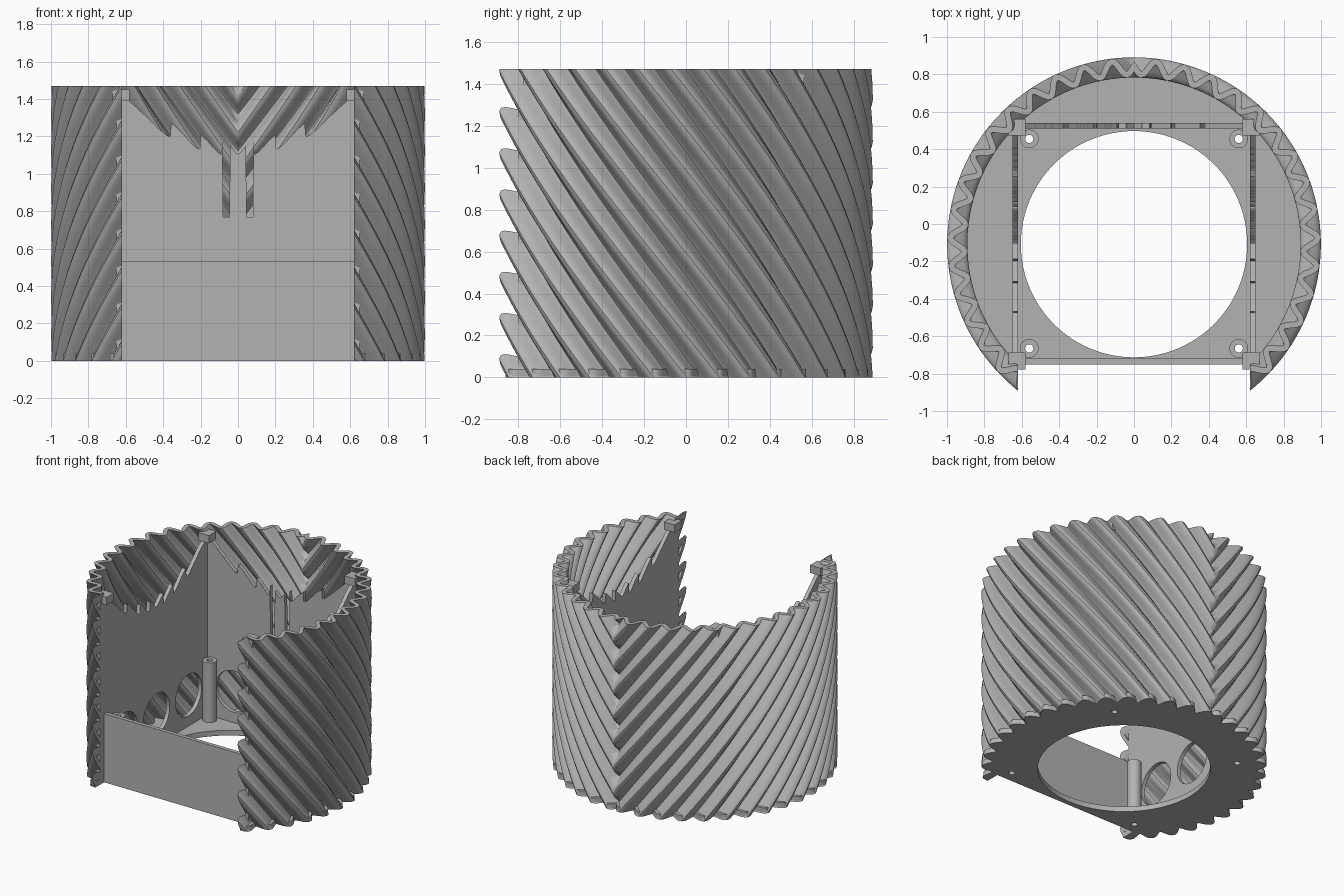
import bpy, bmesh, math
from mathutils import Vector

cube = bpy.data.objects.get("Cube")
if cube:
    bpy.data.objects.remove(cube, do_unlink=True)

CY = -0.108                     # centre of the round shell
H, MID, AMP, HALF = 1.47, 0.945, 0.038, 0.016
WAVES, LEAD, PHASE = 40, 1.25, -1.83
CUT, WALL = 0.62, 0.03          # front opening half width, wall thickness

mat = bpy.data.materials.new("matte grey")
mat.use_nodes = True
GREY = (0.45, 0.45, 0.45, 1)
mat.diffuse_color = GREY
mat.node_tree.nodes["Principled BSDF"].inputs["Base Color"].default_value = GREY


def finish(name, bm, smooth=True):
    bmesh.ops.recalc_face_normals(bm, faces=bm.faces)
    me = bpy.data.meshes.new(name)
    bm.to_mesh(me)
    bm.free()
    me.materials.append(mat)
    ob = bpy.data.objects.new(name, me)
    bpy.context.collection.objects.link(ob)
    bpy.ops.object.select_all(action="DESELECT")
    ob.select_set(True)
    bpy.context.view_layer.objects.active = ob
    if smooth:
        bpy.ops.object.shade_smooth_by_angle(angle=math.radians(40))
    return ob


def wave(phi, z):
    return math.cos(WAVES * (phi - z / LEAD) + PHASE)


def shell_point(psi, z, offset):
    """Point of the twisted wave, moved sideways from its centre line."""
    phi, arg = psi + z / LEAD, WAVES * psi + PHASE
    r = MID + AMP * math.cos(arg)
    slope = -AMP * WAVES * math.sin(arg)
    radial = Vector((math.sin(phi), math.cos(phi), 0))
    tangent = Vector((math.cos(phi), -math.sin(phi), 0))
    normal = (radial * r - tangent * slope).normalized()
    return radial * r + normal * offset + Vector((0, CY, z))


def plate(name, loops, depth, place):
    """Fill flat loops (first is the outline, the rest holes) and thicken."""
    bm = bmesh.new()
    edges = []
    for loop in loops:
        vs = [bm.verts.new(place(u, v, 0)) for u, v in loop]
        edges += [bm.edges.new((a, b)) for a, b in zip(vs, vs[1:] + vs[:1])]
    bmesh.ops.triangle_fill(bm, edges=edges, use_beauty=True)
    push = place(0, 0, depth) - place(0, 0, 0)
    out = bmesh.ops.extrude_face_region(bm, geom=bm.faces[:], use_keep_orig=True)
    bmesh.ops.translate(bm, vec=push, verts=[v for v in out["geom"] if isinstance(v, bmesh.types.BMVert)])
    return finish(name, bm)


def circle(cx, cy, r, n=48):
    return [(cx + r * math.cos(2 * math.pi * i / n), cy + r * math.sin(2 * math.pi * i / n)) for i in range(n)]


def box(name, centre, size):
    bm = bmesh.new()
    bmesh.ops.create_cube(bm, size=1)
    bmesh.ops.scale(bm, vec=size, verts=bm.verts)
    bmesh.ops.translate(bm, vec=centre, verts=bm.verts)
    return finish(name, bm, False)


# Corrugated shell: one twisted half, trimmed at the seam and opening, mirrored
bm = bmesh.new()
step = 2 * math.pi / WAVES / 14
rows = 24
cols = []
for i in range(int(-1.3 / step), int(2.75 / step)):
    ring = [bm.verts.new(shell_point(i * step, H * k / rows, HALF)) for k in range(rows + 1)]
    ring += [bm.verts.new(shell_point(i * step, H * k / rows, -HALF)) for k in range(rows, -1, -1)]
    cols.append(ring)
for a, b in zip(cols, cols[1:]):
    for k in range(len(a)):
        n = (k + 1) % len(a)
        bm.faces.new((a[k], a[n], b[n], b[k]))
bmesh.ops.bisect_plane(bm, geom=bm.verts[:] + bm.edges[:] + bm.faces[:], plane_co=(0, 0, 0),
                       plane_no=(1, 0, 0), clear_inner=True)
front = [f for f in bm.faces if f.calc_center_median().y < -0.5]
geom = set(front) | {e for f in front for e in f.edges} | {v for f in front for v in f.verts}
bmesh.ops.bisect_plane(bm, geom=list(geom), plane_co=(CUT, 0, 0), plane_no=(1, 0, 0), clear_inner=True)
rim = [e for e in bm.edges if e.is_boundary and all(abs(v.co.x - CUT) < 1e-4 for v in e.verts)]
bmesh.ops.triangle_fill(bm, edges=rim, use_beauty=True)
shell = finish("corrugated_shell", bm)
mirror = shell.modifiers.new("mirror", "MIRROR")
mirror.merge_threshold = 0.002


# Inner walls, with a scalloped scoop along the top
def scoop(u):
    r, phi = math.hypot(u, 0.635), math.atan2(abs(u), 0.635)
    z = 1.0
    while z < 1.41 and r > z - 0.5 + AMP * wave(phi, z):
        z += 0.004
    return min(z, 1.41)


def wall_loops(lo, hi, slots):
    steps = 280
    top = []
    for i in range(steps + 1):
        u = hi + (lo - hi) * i / steps
        top.append((u, 0.77 if slots and 0.045 < abs(u) < 0.08 else scoop(u)))
    return [[(lo, 0), (hi, 0)] + top] + [circle(c, 0.28, 0.16) for c in (-0.39, 0, 0.39)]


plate("back_wall", wall_loops(-0.65, 0.65, True), WALL, lambda u, v, d: Vector((u, 0.51 + d, v)))
for name, s in (("left_wall", 1), ("right_wall", -1)):
    plate(name, wall_loops(-0.69, 0.645, False), WALL, lambda u, v, d, s=s: Vector((s * (CUT + d), CY + u, v)))
box("front_wall", (0, -0.735, 0.265), (2 * CUT, WALL, 0.53))

# Base plate with toothed rim, large opening and four screw holes
half = []
psi = 0.0
while psi < 2.75:
    p = shell_point(psi, 0, 0.012)
    if p.x < CUT and p.y < -0.5:
        break
    half.append((p.x, p.y))
    psi += step
half = half[1:] + [(CUT, -0.86), (CUT, -0.75)]
outline = half + [(-x, y) for x, y in reversed(half)]
posts = [(x, y) for x in (-0.56, 0.56) for y in (-0.665, 0.455)]
plate("base_plate", [outline, circle(0, CY, 0.605, 96)] + [circle(x, y, 0.022, 16) for x, y in posts],
      0.04, lambda u, v, d: Vector((u, v, d)))

# Hollow screw posts and small corner blocks
for i, (x, y) in enumerate(posts):
    plate(f"screw_post_{i + 1}", [circle(x, y, 0.05, 32), circle(x, y, 0.022, 16)], 0.46,
          lambda u, v, d: Vector((u, v, 0.04 + d)))
for sx in (-1, 1):
    for sy in (-1, 1):
        box("corner_block", (sx * 0.625, CY + sy * 0.625, 1.42), (0.09, 0.09, 0.06))
